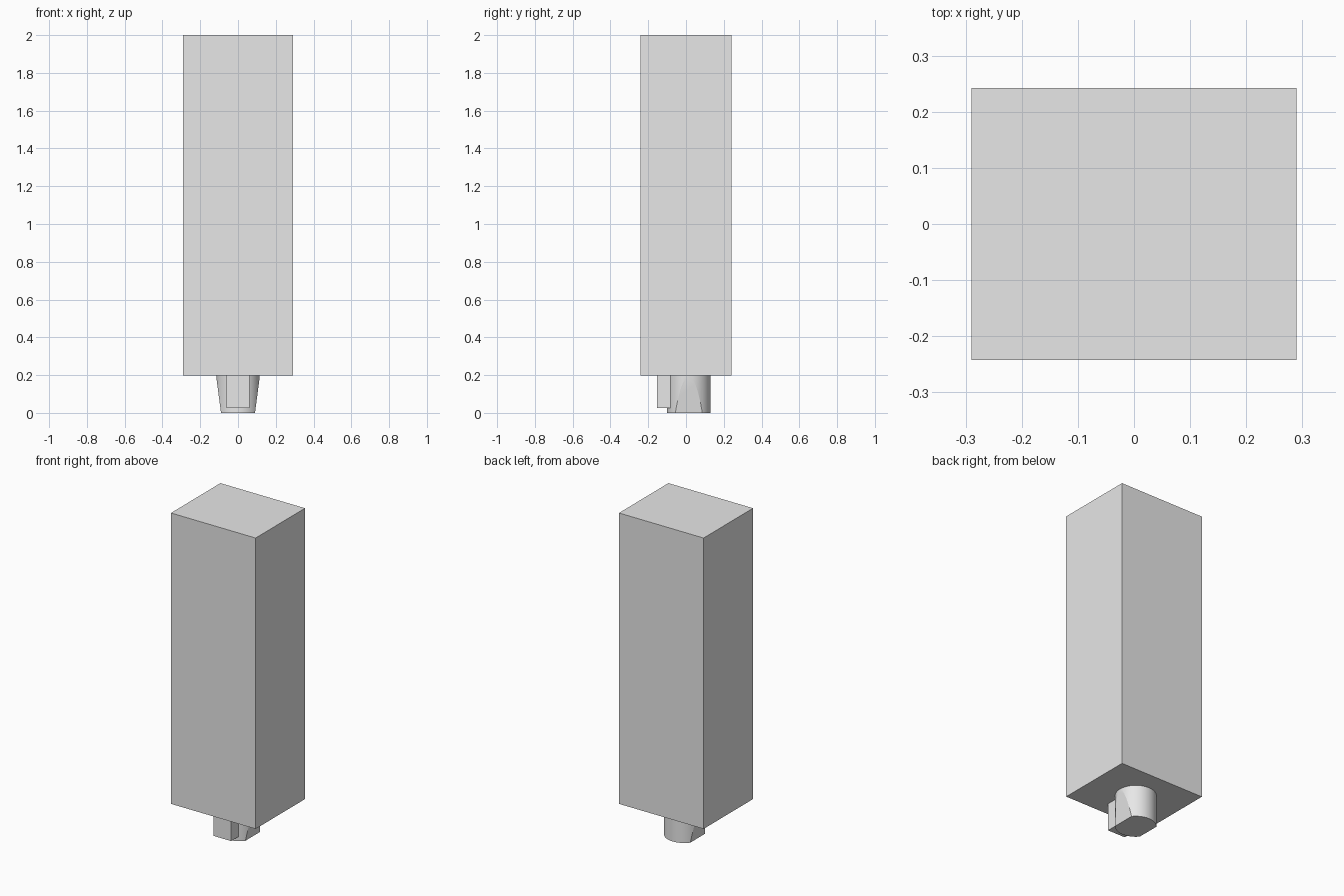
import bpy
import bmesh
from mathutils import Matrix, Vector

default_cube = bpy.data.objects.get("Cube")
if default_cube:
    bpy.data.objects.remove(default_cube, do_unlink=True)

BODY_BOTTOM = 0.198

# Plain grey used on every part
grey = bpy.data.materials.new("plain grey")
grey.use_nodes = True
colour = (0.8, 0.8, 0.8, 1)
grey.diffuse_color = colour
grey.node_tree.nodes["Principled BSDF"].inputs["Base Color"].default_value = colour


def add_part(name, bm):
    bmesh.ops.recalc_face_normals(bm, faces=bm.faces)
    mesh = bpy.data.meshes.new(name)
    bm.to_mesh(mesh)
    bm.free()
    mesh.materials.append(grey)
    part = bpy.data.objects.new(name, mesh)
    bpy.context.collection.objects.link(part)
    return part


def add_box(name, low, high):
    low, high = Vector(low), Vector(high)
    bm = bmesh.new()
    place = Matrix.Translation((low + high) / 2) @ Matrix.Diagonal((*(high - low), 1))
    bmesh.ops.create_cube(bm, size=1, matrix=place)
    return add_part(name, bm)


# Tall body and the square key under its front
add_box("body", (-0.29, -0.242, BODY_BOTTOM), (0.29, 0.242, 2))
add_box("locating_key", (-0.06, -0.153, 0.027), (0.06, -0.05, BODY_BOTTOM))

# Round peg under the body, with a sloping flat cut on each side
radius, foot, centre_y = 0.115, 0.09, 0.015
bm = bmesh.new()
bmesh.ops.create_cone(bm, cap_ends=True, segments=64, radius1=radius, radius2=radius,
                      depth=BODY_BOTTOM,
                      matrix=Matrix.Translation((0, centre_y, BODY_BOTTOM / 2)))
for side in (-1, 1):
    cut = bmesh.ops.bisect_plane(
        bm, geom=bm.verts[:] + bm.edges[:] + bm.faces[:],
        plane_co=(side * foot, 0, 0),
        plane_no=(side * BODY_BOTTOM, 0, foot - radius - 0.001), clear_outer=True)
    rim = [e for e in cut["geom_cut"] if isinstance(e, bmesh.types.BMEdge)]
    bmesh.ops.contextual_create(bm, geom=rim)
peg = add_part("peg", bm)

bpy.ops.object.select_all(action="DESELECT")
peg.select_set(True)
bpy.context.view_layer.objects.active = peg
bpy.ops.object.shade_smooth_by_angle(angle=0.2)
